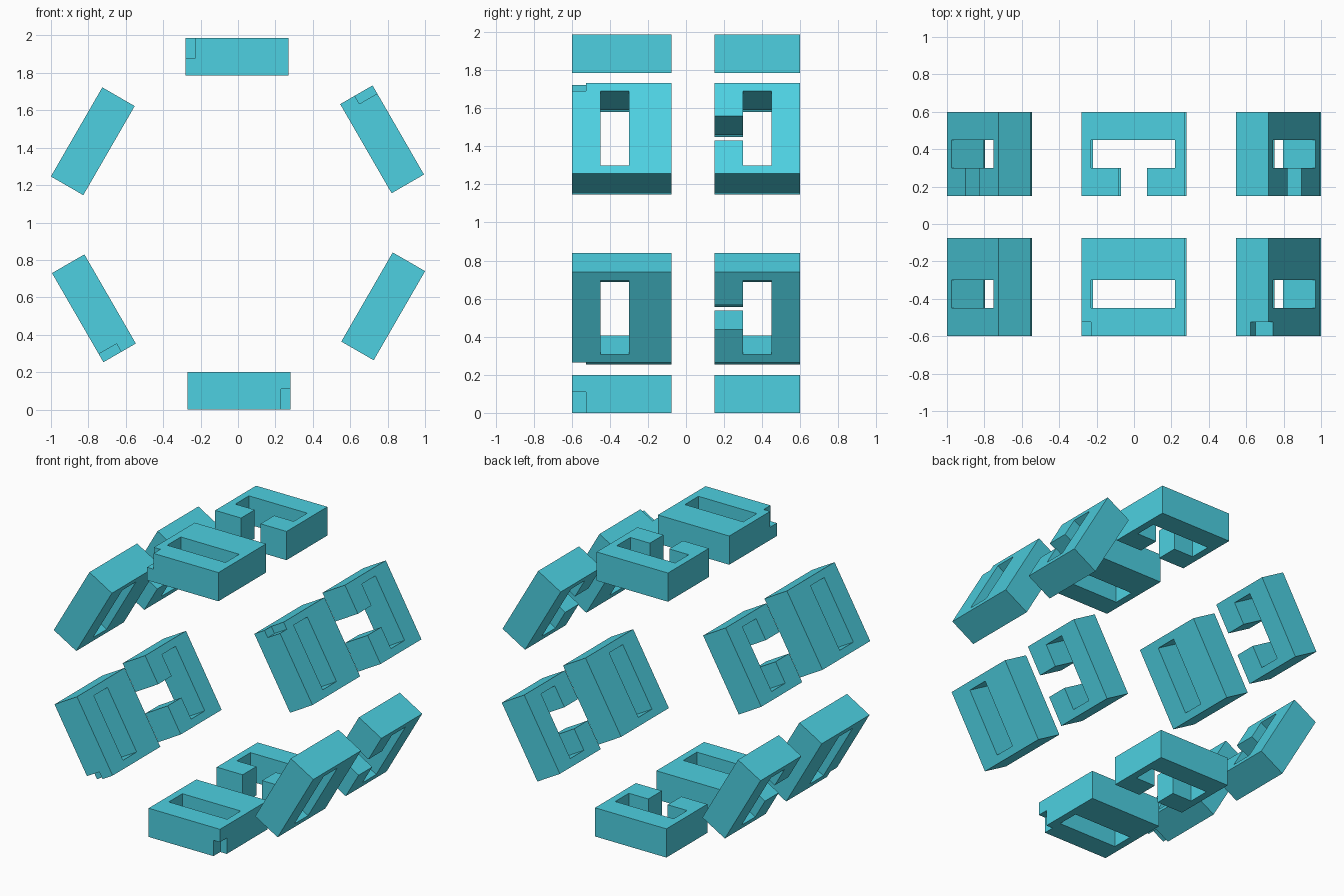
import bpy, bmesh, math
from mathutils import Matrix, Vector

if "Cube" in bpy.data.objects:
    bpy.data.objects.remove(bpy.data.objects["Cube"])

teal = bpy.data.materials.new("bright_cyan")
teal.diffuse_color = (0.074, 0.631, 0.753, 1)
teal.use_nodes = True
teal.node_tree.nodes["Principled BSDF"].inputs["Base Color"].default_value = teal.diffuse_color

CENTRE_Z = 0.993
R_IN, R_OUT = 0.793, 0.993
T0, T1 = -0.281, 0.269          # ends of a block along the ring
W0, W1 = T0 + 0.05, T1 - 0.05   # window ends
MID = (T0 + T1) / 2


def cell_solid(name, xs, ys, zs, empty, angle):
    """Closed solid from grid cells, leaving out those where empty() is true."""
    n = (len(xs) - 1, len(ys) - 1, len(zs) - 1)

    def filled(c):
        return all(0 <= c[a] < n[a] for a in range(3)) and not empty(*c)

    bm = bmesh.new()
    verts = {}

    def vert(key):
        if key not in verts:
            verts[key] = bm.verts.new((xs[key[0]], ys[key[1]], zs[key[2]]))
        return verts[key]

    for c in [(i, j, k) for i in range(n[0]) for j in range(n[1]) for k in range(n[2])]:
        if not filled(c):
            continue
        for a in range(3):
            b, d = (a + 1) % 3, (a + 2) % 3
            for side in (0, 1):
                nb = list(c)
                nb[a] += 2 * side - 1
                if filled(nb):
                    continue
                loop = []
                for u, v in ((0, 0), (1, 0), (1, 1), (0, 1)):
                    key = list(c)
                    key[a] += side
                    key[b] += u
                    key[d] += v
                    loop.append(vert(tuple(key)))
                bm.faces.new(loop if side else loop[::-1])
    # place the block on the ring
    bm.transform(Matrix.Translation((0, 0, CENTRE_Z)) @ Matrix.Rotation(angle, 4, 'Y'))
    me = bpy.data.meshes.new(name)
    bm.to_mesh(me)
    bm.free()
    me.materials.append(teal)
    ob = bpy.data.objects.new(name, me)
    bpy.context.collection.objects.link(ob)


for s in range(6):
    angle = math.radians(60 * s)
    notched = s in (0, 1, 3, 4)

    # front block: closed frame, with a corner notch on four of the six
    def frame_gap(i, j, k):
        window = i == 1 and j == 2
        notch = notched and i == 0 and j == 0 and k == 1
        return window or notch

    cell_solid(f"front_frame_{s + 1}", [T0, W0, W1, T1],
               [-0.6, -0.525, -0.45, -0.3, -0.075],
               [R_IN, R_OUT - 0.11, R_OUT], frame_gap, angle)

    # rear block: C shape, window opening forward through a slot
    def c_gap(i, j, k):
        return (j == 1 and 1 <= i <= 3) or (j == 0 and i == 2)

    cell_solid(f"rear_clasp_{s + 1}", [T0, W0, MID - 0.075, MID + 0.075, W1, T1],
               [0.15, 0.3, 0.45, 0.6], [R_IN, R_OUT], c_gap, angle)
